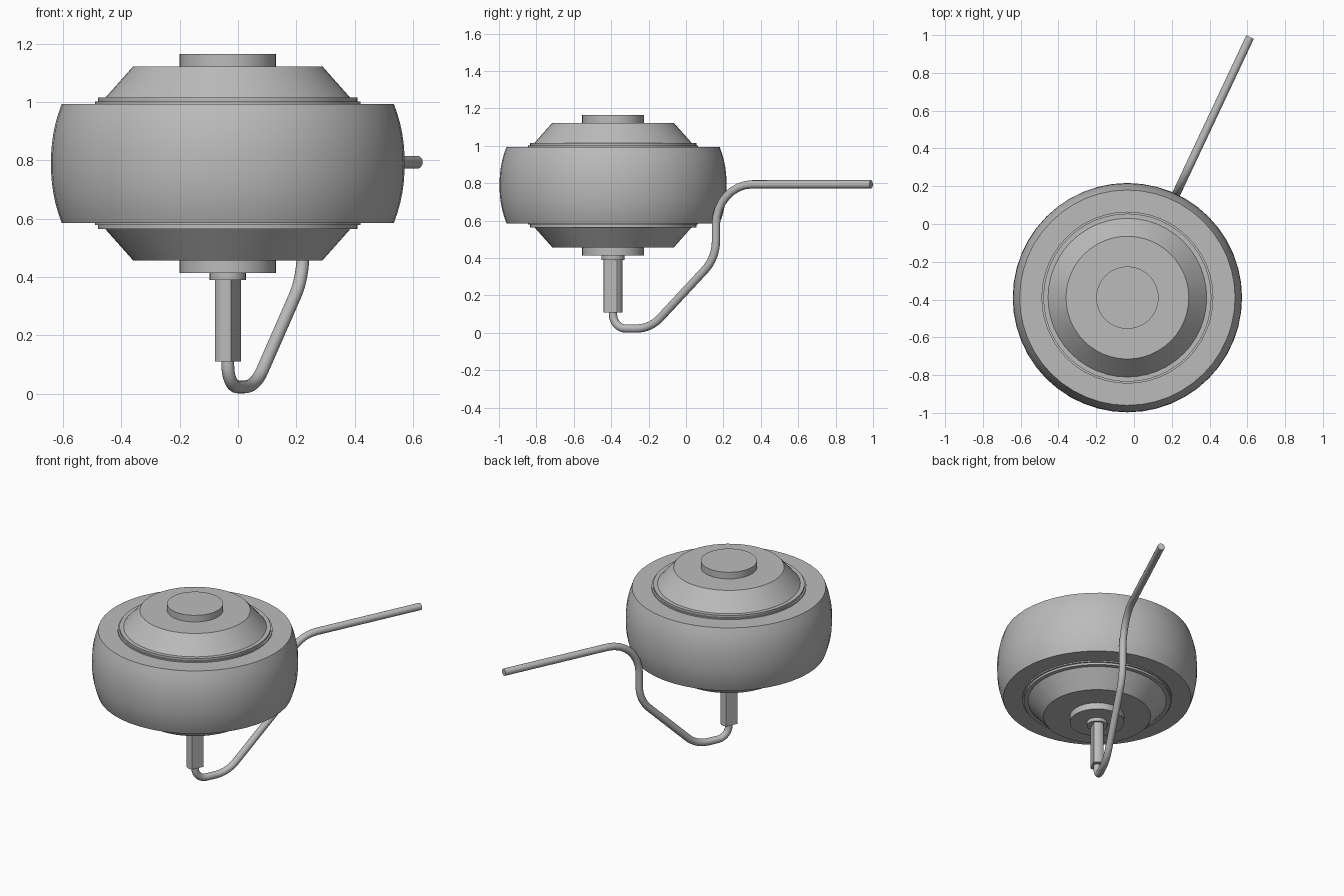
import bpy, bmesh, math
from mathutils import Vector

if "Cube" in bpy.data.objects:
    bpy.data.objects.remove(bpy.data.objects["Cube"])

CX, CY, MID = -0.035, -0.39, 0.79          # wheel axis and mid height
AX = Vector((0.426, 0.905, 0)).normalized()  # direction in which the cable runs

grey = bpy.data.materials.new("motor grey")
grey.diffuse_color = (0.5, 0.5, 0.5, 1)
grey.use_nodes = True
grey.node_tree.nodes["Principled BSDF"].inputs["Base Color"].default_value = grey.diffuse_color


def finish(name, bm, angle=30):
    bmesh.ops.recalc_face_normals(bm, faces=bm.faces)
    me = bpy.data.meshes.new(name)
    bm.to_mesh(me)
    bm.free()
    me.materials.append(grey)
    ob = bpy.data.objects.new(name, me)
    bpy.context.collection.objects.link(ob)
    bpy.ops.object.select_all(action='DESELECT')
    ob.select_set(True)
    bpy.context.view_layer.objects.active = ob
    bpy.ops.object.shade_smooth_by_angle(angle=math.radians(angle))
    return ob


def lathe(name, profile, n=48):
    """Closed solid of revolution from (radius, z) points, bottom to top."""
    bm = bmesh.new()
    rings = [[bm.verts.new((CX + r * math.cos(2 * math.pi * i / n),
                            CY + r * math.sin(2 * math.pi * i / n), z))
              for i in range(n)] for r, z in profile]
    for a, b in zip(rings, rings[1:]):
        for i in range(n):
            j = (i + 1) % n
            bm.faces.new((a[i], a[j], b[j], b[i]))
    bm.faces.new(rings[0])
    bm.faces.new(rings[-1])
    return finish(name, bm)


# Tyre with a bulging tread
tread = []
for k in range(13):
    t = -1 + k / 6
    tread.append((0.607 - 0.037 * abs(t) ** 2.2, MID + 0.204 * t))
lathe("tyre", tread)

# Hub covers, the same above and below
half = [(0.455, 0.2), (0.455, 0.212), (0.445, 0.212), (0.445, 0.226),
        (0.42, 0.226), (0.325, 0.333), (0.165, 0.333), (0.165, 0.376)]
for name, s in (("upper_cover", 1), ("lower_cover", -1)):
    lathe(name, [(r, MID + s * z) for r, z in half])

# Collar around the axle
lathe("axle_collar", [(0.062, 0.39), (0.062, 0.42)], 32)

# Axle: round bar with two flats
bm = bmesh.new()
side = Vector((AX.y, -AX.x, 0))
a0 = math.acos(0.031 / 0.05)
angles = [a0 + (math.pi - 2 * a0) * k / 8 for k in range(9)]
angles += [a + math.pi for a in angles]
base = bm.faces.new([bm.verts.new(Vector((CX, CY, 0.11))
                     + 0.05 * (math.cos(a) * side + math.sin(a) * AX)) for a in angles])
ext = bmesh.ops.extrude_face_region(bm, geom=[base], use_keep_orig=True)
bmesh.ops.translate(bm, vec=(0, 0, 0.29),
                    verts=[v for v in ext["geom"] if isinstance(v, bmesh.types.BMVert)])
finish("axle", bm)

# Cable: corners (distance along AX, z, fillet radius) in one upright plane
corners = [(0, 0.13, 0), (0, 0.023, 0.075), (0.22, 0.023, 0.2),
           (0.608, 0.40, 0.22), (0.608, MID + 0.004, 0.215), (1.525, MID + 0.004, 0)]
path = []
for i, (s, z, r) in enumerate(corners):
    p = Vector((s, z))
    if r == 0:
        path.append(p)
        continue
    u = (Vector(corners[i - 1][:2]) - p).normalized()
    v = (Vector(corners[i + 1][:2]) - p).normalized()
    half_angle = u.angle(v) / 2
    cut = r / math.tan(half_angle)
    centre = p + (u + v).normalized() * (r / math.sin(half_angle))
    a, b = p + u * cut - centre, p + v * cut - centre
    for k in range(9):
        w = a.angle(b)
        t = k / 8
        path.append(centre + (a * math.sin((1 - t) * w) + b * math.sin(t * w)) / math.sin(w))

across = Vector((AX.y, -AX.x, 0))
bm = bmesh.new()
N, R, prev = 16, 0.022, None
for i, p in enumerate(path):
    d = (path[min(i + 1, len(path) - 1)] - path[max(i - 1, 0)]).normalized()
    out = AX * -d.y + Vector((0, 0, d.x))
    c = Vector((CX, CY, p.y)) + AX * p.x
    ring = [bm.verts.new(c + R * (math.cos(2 * math.pi * k / N) * across
                                  + math.sin(2 * math.pi * k / N) * out)) for k in range(N)]
    if prev:
        for k in range(N):
            j = (k + 1) % N
            bm.faces.new((prev[k], prev[j], ring[j], ring[k]))
    else:
        bm.faces.new(ring)
    prev = ring
bm.faces.new(prev)
finish("cable", bm, 40)
